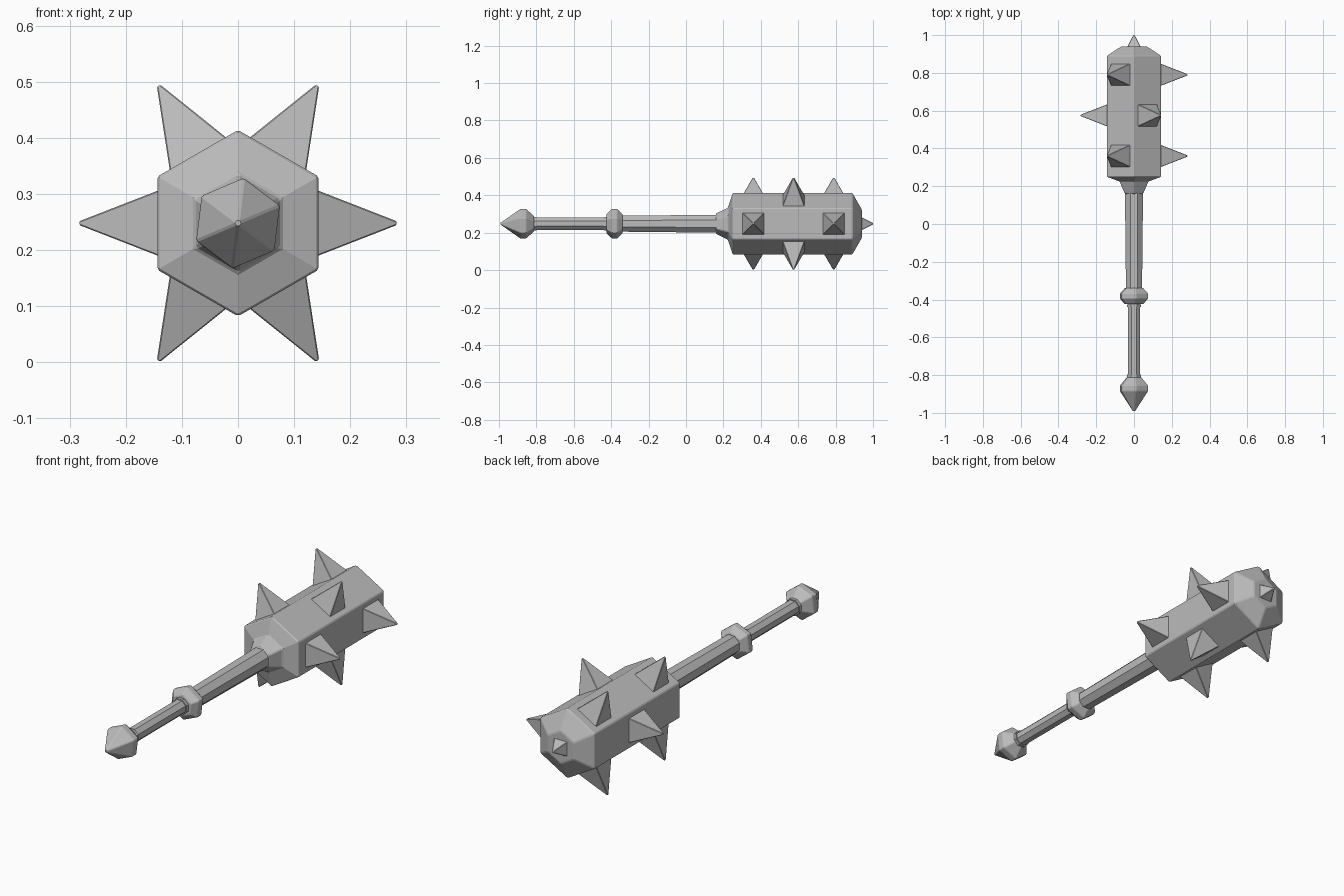
import bpy, bmesh, math
from mathutils import Matrix, Vector

cube = bpy.data.objects.get("Cube")
if cube:
    bpy.data.objects.remove(cube, do_unlink=True)

AXIS_Z = 0.248
HEAD_R = 0.166
FACE_R = HEAD_R * math.cos(math.pi / 6)

metal = bpy.data.materials.new("grey_metal")
metal.use_nodes = True
GREY = (0.5, 0.5, 0.5, 1)
metal.diffuse_color = GREY
metal.node_tree.nodes["Principled BSDF"].inputs["Base Color"].default_value = GREY


def finish(name, bm, bevel):
    bmesh.ops.recalc_face_normals(bm, faces=bm.faces)
    mesh = bpy.data.meshes.new(name)
    bm.to_mesh(mesh)
    bm.free()
    mesh.materials.append(metal)
    obj = bpy.data.objects.new(name, mesh)
    bpy.context.collection.objects.link(obj)
    if bevel:
        mod = obj.modifiers.new("edge_bevel", "BEVEL")
        mod.width = bevel
        mod.segments = 1
        mod.limit_method = "ANGLE"
        mod.angle_limit = math.radians(20)
    return obj


def turned(name, profile, sides, top_angle=90, bevel=0.003):
    """Faceted solid along y from (y, radius) pairs; one corner sits at top_angle."""
    bm = bmesh.new()
    rings = []
    for y, r in profile:
        ring = []
        for i in range(sides if r else 1):
            a = math.radians(top_angle) + math.tau * i / sides
            ring.append(bm.verts.new((r * math.cos(a), y, AXIS_Z + r * math.sin(a))))
        rings.append(ring)
    for lo, hi in zip(rings, rings[1:]):
        for i in range(sides):
            j = (i + 1) % sides
            if len(lo) == 1:
                bm.faces.new((lo[0], hi[i], hi[j]))
            else:
                bm.faces.new((lo[i], lo[j], hi[j], hi[i]))
    for ring in (rings[0], rings[-1]):
        if len(ring) > 1:
            bm.faces.new(ring)
    return finish(name, bm, bevel)


def spike(name, base, direction, half, height):
    """Four-sided blunt pyramid, slightly sunk into the surface."""
    sink = 0.006
    bm = bmesh.new()
    bmesh.ops.create_cone(bm, cap_ends=True, segments=4,
                          radius1=half * math.sqrt(2), radius2=0.005,
                          depth=height + sink)
    turn = Vector(direction).to_track_quat("Z", "Y").to_matrix().to_4x4()
    square = Matrix.Rotation(math.pi / 4, 4, "Z")
    lift = Matrix.Translation((0, 0, (height - sink) / 2))
    bm.transform(Matrix.Translation(base) @ turn @ lift @ square)
    return finish(name, bm, 0.002)


# Handle, from pommel to neck
turned("pommel", [(-1, 0), (-0.885, 0.081), (-0.855, 0.081), (-0.812, 0.042)], 6, 83)
turned("grip", [(-0.83, 0.035), (-0.40, 0.035)], 8, 67.5, 0)
for name, y in (("lower_grip_ring", -0.805), ("upper_grip_ring", -0.432)):
    turned(name, [(y - 0.007, 0.04), (y + 0.007, 0.04)], 8, 67.5, 0)
turned("guard_ring", [(-0.424, 0.054), (-0.395, 0.081),
                      (-0.368, 0.081), (-0.340, 0.054)], 6, 83)
turned("shaft", [(-0.35, 0.046), (0.18, 0.052)], 8, 67.5, 0)

# Head with its collar
turned("head", [(0.16, 0.056), (0.225, 0.088), (0.25, HEAD_R),
                (0.89, HEAD_R), (0.94, 0.078)], 6, 90, 0.004)

# Spikes: pairs and singles alternate around the six sides
for side in range(6):
    a = math.radians(60 * side)
    out = Vector((math.cos(a), 0, math.sin(a)))
    for n, y in enumerate((0.36, 0.79) if side % 2 == 0 else (0.575,)):
        spike(f"side_spike_{side + 1}_{n + 1}",
              out * FACE_R + Vector((0, y, AXIS_Z)), out, 0.06, 0.139)
spike("end_spike", Vector((0, 0.938, AXIS_Z)), (0, 1, 0), 0.038, 0.062)
